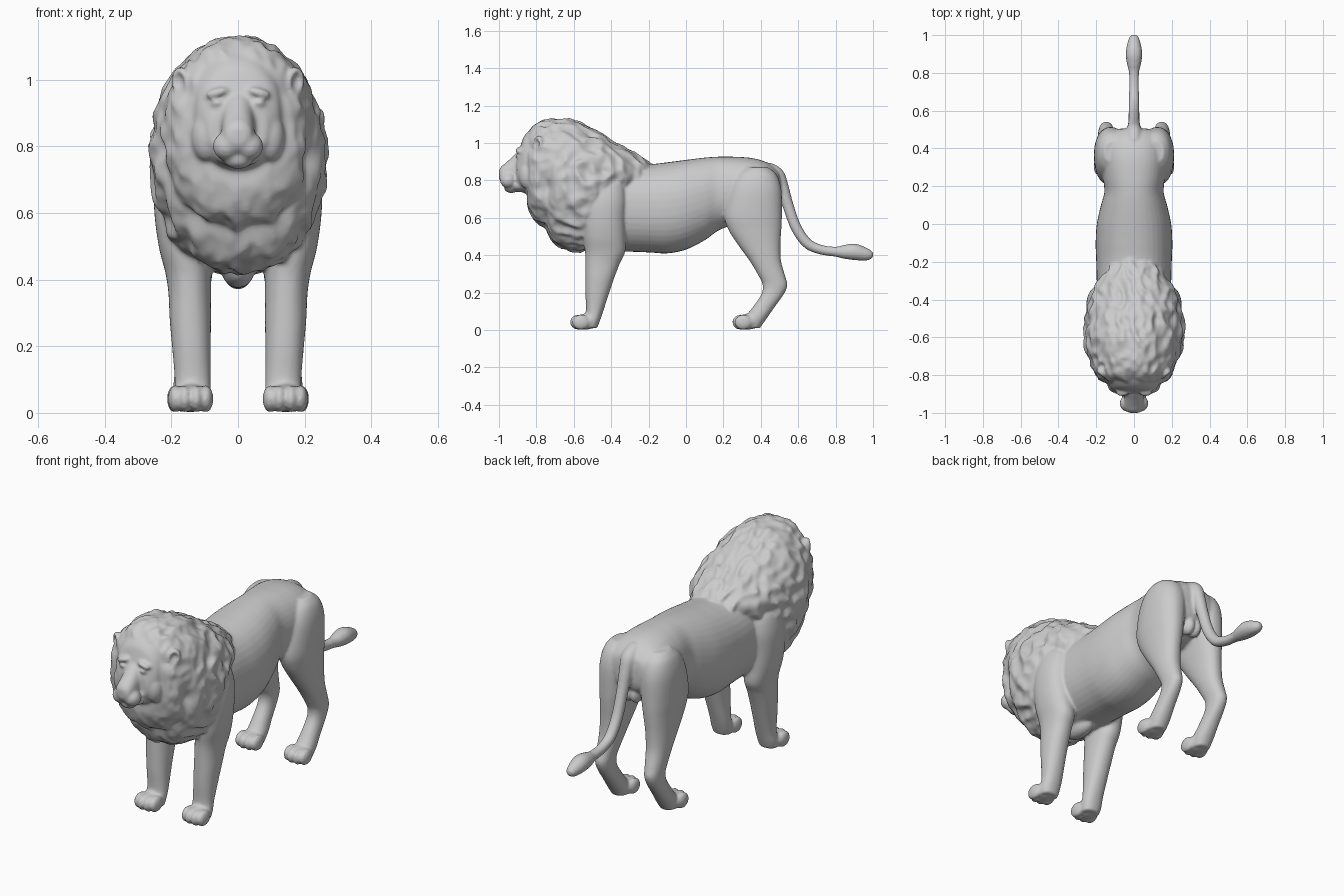
import bpy, bmesh, math
from mathutils import Vector, Matrix, noise

bm = bmesh.new()


def spline(rows, n=6):
    """Catmull-Rom interpolation of rows of numbers."""
    out = []
    for i in range(len(rows) - 1):
        a, b, c, d = rows[max(i - 1, 0)], rows[i], rows[i + 1], rows[min(i + 2, len(rows) - 1)]
        for k in range(n):
            t = k / n
            out.append([0.5 * (2 * q + (r - p) * t + (2 * p - 5 * q + 4 * r - s) * t * t
                               + (3 * q - p - 3 * r + s) * t ** 3) for p, q, r, s in zip(a, b, c, d)])
    return out + [list(rows[-1])]


def tube(rings, e=2.2, seg=40, rough=0.0):
    """Closed skin over rings of (centre, half axis u, half axis v)."""
    loops = []
    for c, u, v in rings:
        loop = []
        for k in range(seg):
            a = 2 * math.pi * k / seg
            ca, sa = math.cos(a), math.sin(a)
            off = (u * math.copysign(abs(ca) ** (2 / e), ca) + v * math.copysign(abs(sa) ** (2 / e), sa))
            p = c + off
            if rough:
                q = Vector((p.x * 16, p.y * 9, p.z * 10))
                lock = 0.5 - 1.6 * abs(noise.noise(q)) + 0.5 * noise.noise(q * 2.3)
                p += off.normalized() * rough * lock
            loop.append(bm.verts.new(p))
        loops.append(loop)
    faces = []
    for r0, r1 in zip(loops, loops[1:]):
        for k in range(seg):
            j = (k + 1) % seg
            faces.append(bm.faces.new((r0[k], r0[j], r1[j], r1[k])))
    faces += [bm.faces.new(loops[0]), bm.faces.new(loops[-1])]
    bmesh.ops.recalc_face_normals(bm, faces=faces)


def along_y(rows, **kw):
    """Rows: y, z bottom, z top, half width."""
    n = kw.pop("n", 6)
    tube([(Vector((0, y, (b + t) / 2)), Vector((w, 0, 0)), Vector((0, 0, (t - b) / 2)))
          for y, b, t, w in spline(rows, n)], **kw)


def along_z(rows, side):
    """Rows: z, y front, y back, x centre, half width."""
    tube([(Vector((side * x, (f + b) / 2, z)), Vector((w, 0, 0)), Vector((0, (b - f) / 2, 0)))
          for z, f, b, x, w in spline(rows)])


def ball(c, r, rot=0.0):
    m = Matrix.Translation(c) @ Matrix.Rotation(rot, 4, 'Y') @ Matrix.Diagonal((*r, 1))
    bmesh.ops.create_uvsphere(bm, u_segments=24, v_segments=16, radius=1, matrix=m)


def paw(x, y, side):
    ball((side * x, y + 0.035, 0.044), (0.06, 0.065, 0.042))
    for dx, dy in ((-0.046, 0.012), (-0.017, 0), (0.017, 0), (0.046, 0.012)):
        ball((side * (x + dx), y + dy, 0.042), (0.022, 0.047, 0.041))


# torso
along_y([(-0.62, 0.5, 0.85, 0.14), (-0.5, 0.42, 0.88, 0.18), (-0.35, 0.42, 0.89, 0.195),
         (-0.2, 0.415, 0.887, 0.2), (-0.1, 0.41, 0.897, 0.203), (0, 0.43, 0.91, 0.197),
         (0.1, 0.48, 0.922, 0.175), (0.17, 0.53, 0.927, 0.157), (0.25, 0.56, 0.927, 0.165),
         (0.35, 0.57, 0.92, 0.175), (0.43, 0.60, 0.897, 0.165), (0.49, 0.66, 0.85, 0.12),
         (0.505, 0.70, 0.80, 0.07)])
ball((0, -0.43, 0.43), (0.05, 0.1, 0.055))       # breastbone
for s in (-1, 1):
    ball((s * 0.02, 0.45, 0.63), (0.03, 0.045, 0.05))

# legs and paws
FRONT = [(0.81, -0.48, -0.36, 0.15, 0.05), (0.77, -0.53, -0.33, 0.158, 0.075),
         (0.69, -0.55, -0.32, 0.166, 0.085), (0.6, -0.555, -0.325, 0.166, 0.085),
         (0.5, -0.55, -0.325, 0.16, 0.078), (0.42, -0.54, -0.325, 0.149, 0.069),
         (0.36, -0.538, -0.352, 0.145, 0.064), (0.28, -0.538, -0.383, 0.143, 0.062),
         (0.2, -0.538, -0.41, 0.14, 0.058), (0.1, -0.535, -0.443, 0.136, 0.054),
         (0.05, -0.55, -0.46, 0.138, 0.055), (0.01, -0.55, -0.475, 0.138, 0.048)]
HIND = [(0.87, 0.32, 0.44, 0.1, 0.06), (0.83, 0.27, 0.485, 0.112, 0.08),
        (0.75, 0.23, 0.51, 0.12, 0.09), (0.62, 0.205, 0.513, 0.126, 0.085),
        (0.54, 0.225, 0.51, 0.13, 0.075), (0.46, 0.275, 0.505, 0.135, 0.065),
        (0.37, 0.34, 0.508, 0.14, 0.056), (0.29, 0.388, 0.53, 0.145, 0.047),
        (0.24, 0.41, 0.542, 0.147, 0.042), (0.19, 0.402, 0.522, 0.147, 0.041),
        (0.12, 0.355, 0.472, 0.146, 0.045), (0.06, 0.31, 0.43, 0.145, 0.05),
        (0.01, 0.30, 0.395, 0.145, 0.043)]
for s in (-1, 1):
    along_z(FRONT, s)
    paw(0.142, -0.574, s)
    along_z(HIND, s)
    paw(0.145, 0.294, s)

# tail with tuft: y, z, radius
path = spline([(0.43, 0.86, 0.04), (0.485, 0.83, 0.04), (0.515, 0.765, 0.034), (0.545, 0.668, 0.03),
               (0.588, 0.55, 0.029), (0.647, 0.465, 0.028), (0.72, 0.43, 0.026), (0.8, 0.419, 0.027),
               (0.85, 0.418, 0.038), (0.9, 0.418, 0.044), (0.95, 0.407, 0.037), (0.985, 0.4, 0.026),
               (1.0, 0.396, 0.012)])
rings = []
for i, (y, z, r) in enumerate(path):
    p, q = path[max(i - 1, 0)], path[min(i + 1, len(path) - 1)]
    d = Vector((0, q[0] - p[0], q[1] - p[1])).normalized()
    rings.append((Vector((0, y, z)), Vector((r, 0, 0)), Vector((0, -d.z, d.y)) * r))
tube(rings, e=2, seg=24)

# mane: inner ruff around the face, then the main mass over neck and chest
along_y([(-0.85, 0.68, 1.03, 0.12), (-0.825, 0.61, 1.085, 0.175), (-0.77, 0.56, 1.115, 0.212),
         (-0.69, 0.555, 1.115, 0.222), (-0.6, 0.62, 1.06, 0.19)], e=2.1, seg=140, n=16, rough=0.022)
along_y([(-0.77, 0.6, 1.08, 0.17), (-0.72, 0.485, 1.12, 0.225), (-0.66, 0.44, 1.13, 0.25),
         (-0.57, 0.425, 1.105, 0.263), (-0.52, 0.45, 1.08, 0.258), (-0.46, 0.55, 1.05, 0.246),
         (-0.38, 0.65, 1.003, 0.22), (-0.28, 0.73, 0.945, 0.175), (-0.19, 0.8, 0.887, 0.09)],
        e=2.05, seg=160, n=14, rough=0.022)

# head: skull, muzzle, chin, nose
along_y([(-0.7, 0.72, 1.08, 0.15), (-0.8, 0.72, 1.085, 0.145), (-0.86, 0.73, 1.045, 0.128),
         (-0.885, 0.745, 0.985, 0.108), (-0.905, 0.77, 0.92, 0.085)])
along_y([(-0.83, 0.745, 1.0, 0.07), (-0.895, 0.75, 0.957, 0.055), (-0.93, 0.755, 0.925, 0.05),
         (-0.965, 0.77, 0.893, 0.048), (-0.99, 0.79, 0.872, 0.04), (-1.0, 0.81, 0.85, 0.022)])
ball((0, -0.935, 0.762), (0.046, 0.038, 0.03))
ball((0, -0.89, 0.775), (0.07, 0.06, 0.038))
ball((0, -0.982, 0.847), (0.036, 0.02, 0.02))
for s in (-1, 1):
    ball((s * 0.034, -0.95, 0.8), (0.042, 0.044, 0.042))            # whisker pad
    ball((s * 0.095, -0.85, 0.83), (0.045, 0.045, 0.075))           # cheek
    ball((s * 0.062, -0.888, 0.961), (0.038, 0.024, 0.015), s * 0.25)  # brow
    ball((s * 0.062, -0.895, 0.93), (0.02, 0.016, 0.012))           # eye
    # ear: rim around a thin cup
    m = (Matrix.Translation((s * 0.168, -0.79, 0.992)) @ Matrix.Rotation(s * 0.7, 4, 'Z')
         @ Matrix.Rotation(s * 0.2, 4, 'Y'))
    rim = []
    for k in range(33):
        a = 2 * math.pi * k / 32
        rad = Vector((math.cos(a), 0, math.sin(a)))
        c = Vector((rad.x * 0.024, 0, rad.z * 0.036))
        rim.append((m @ c, m.to_3x3() @ (rad * 0.011), m.to_3x3() @ Vector((0, 0.016, 0))))
    tube(rim, e=2, seg=12)
    cup = m @ Matrix.Translation((0, 0.02, 0)) @ Matrix.Diagonal((0.03, 0.022, 0.042, 1))
    bmesh.ops.create_uvsphere(bm, u_segments=24, v_segments=16, radius=1, matrix=cup)

# fuse all volumes into one sculpted skin
mesh = bpy.data.meshes.new("lion_body")
bm.to_mesh(mesh)
bm.free()
body = bpy.data.objects.new("lion_body", mesh)
bpy.context.collection.objects.link(body)
fuse = body.modifiers.new("fuse", 'REMESH')
fuse.mode = 'VOXEL'
fuse.voxel_size = 0.0075
fuse.use_smooth_shade = True
soft = body.modifiers.new("soften", 'SMOOTH')
soft.factor = 0.5
soft.iterations = 5
